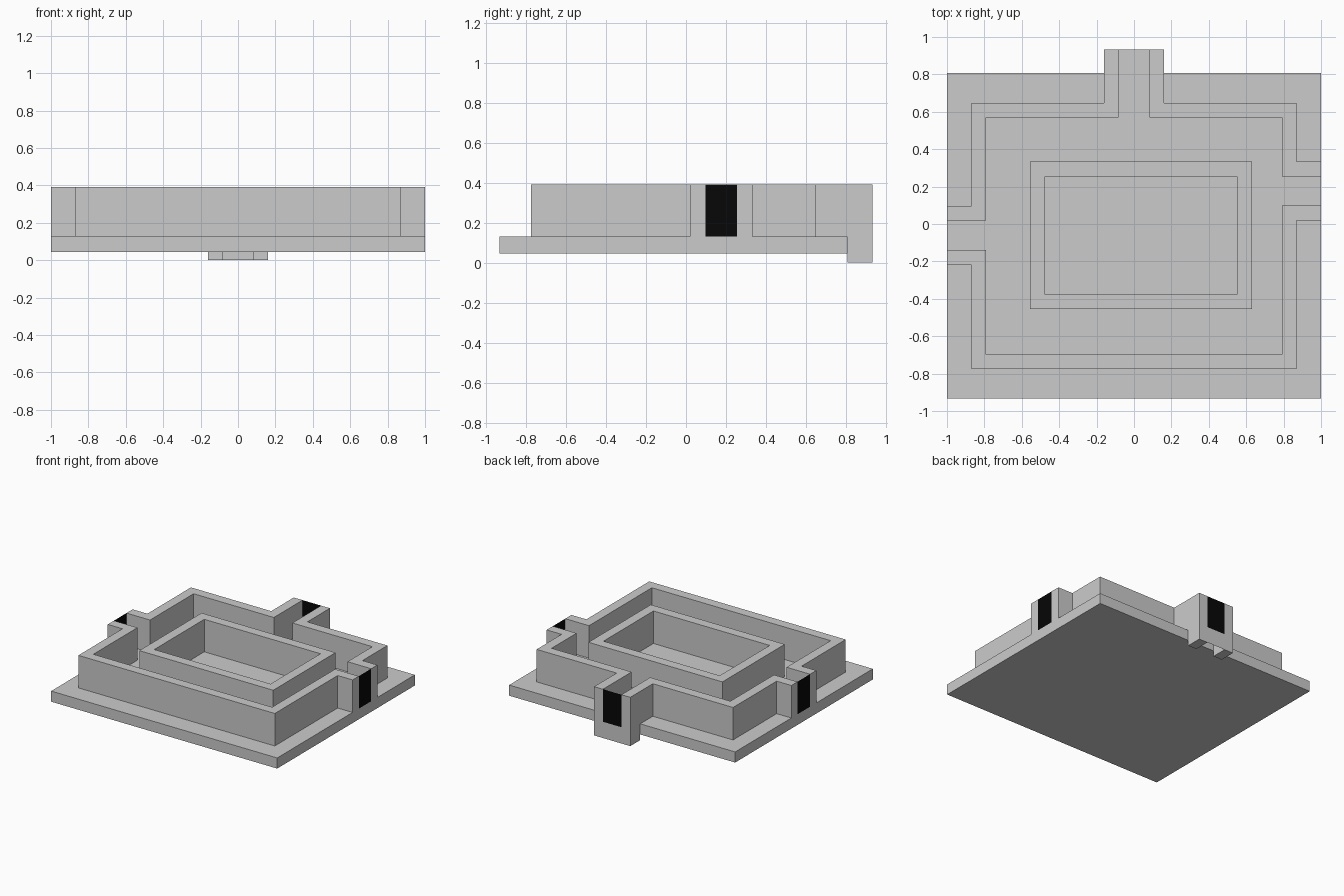
import bpy, bmesh
from mathutils import Vector

if "Cube" in bpy.data.objects:
    bpy.data.objects.remove(bpy.data.objects["Cube"])

T = 0.078                                    # wall thickness
BOTTOM, FLOOR, TOP = 0.045, 0.13, 0.39
BACK = 0.933
IN = BACK - 0.0                              # gate plane at the back

black = bpy.data.materials.new("black")
black.diffuse_color = (0.002, 0.002, 0.002, 1)
black.use_nodes = True
black.node_tree.nodes["Principled BSDF"].inputs["Base Color"].default_value = black.diffuse_color


def finish(name, bm, mat=None, normals=True):
    if normals:
        bmesh.ops.recalc_face_normals(bm, faces=bm.faces)
    me = bpy.data.meshes.new(name)
    bm.to_mesh(me)
    bm.free()
    ob = bpy.data.objects.new(name, me)
    bpy.context.collection.objects.link(ob)
    if mat:
        me.materials.append(mat)
    return ob


def box(name, x0, x1, y0, y1, z0, z1):
    prism(name, [(x0, y0), (x1, y0), (x1, y1), (x0, y1)], z0, z1)


def prism(name, outline, z0, z1):
    bm = bmesh.new()
    face = bm.faces.new([bm.verts.new((x, y, z0)) for x, y in outline])
    ext = bmesh.ops.extrude_face_region(bm, geom=[face], use_keep_orig=True)
    up = [v for v in ext["geom"] if isinstance(v, bmesh.types.BMVert)]
    bmesh.ops.translate(bm, vec=(0, 0, z1 - z0), verts=up)
    finish(name, bm)


def wall(name, path):
    """Wall of thickness T on the right of an outer, axis-aligned path."""
    pts = [Vector(p) for p in path]
    nrm = []
    for a, b in zip(pts, pts[1:]):
        d = (b - a).normalized()
        nrm.append(Vector((d.y, -d.x)))
    inner = []
    for i, p in enumerate(pts):
        off = nrm[max(i - 1, 0)].copy()
        if 0 < i < len(pts) - 1:
            off += nrm[i]
        inner.append(p + off * T)
    prism(name, [tuple(p) for p in pts + inner[::-1]], FLOOR, TOP)


def panel(name, corners, mat=None):
    bm = bmesh.new()
    bm.faces.new([bm.verts.new(c) for c in corners])
    finish(name, bm, mat, normals=False)


# Base slab
box("base_slab", -1, 1, -BACK, 0.807, BOTTOM, FLOOR)

# Outer wall in three runs between the gateways
wall("wall_back_left", [(-1, 0.097), (-0.87, 0.097), (-0.87, 0.648), (-0.16, 0.648), (-0.16, BACK)])
wall("wall_back_right", [(0.16, BACK), (0.16, 0.648), (0.868, 0.648), (0.868, 0.333), (1, 0.333)])
wall("wall_front", [(1, 0.02), (0.868, 0.02), (0.868, -0.775), (-0.87, -0.775),
                    (-0.87, -0.218), (-1, -0.218)])

# Inner courtyard wall, four sides
X0, X1, Y0, Y1 = -0.555, 0.63, -0.455, 0.333
box("court_front", X0, X1, Y0, Y0 + T, FLOOR, TOP)
box("court_back", X0, X1, Y1 - T, Y1, FLOOR, TOP)
box("court_left", X0, X0 + T, Y0 + T, Y1 - T, FLOOR, TOP)
box("court_right", X1 - T, X1, Y0 + T, Y1 - T, FLOOR, TOP)

# Back gateway: two legs below the slab, channel floor and lower face
G = 0.16 - T
for side, a, b in (("left", -0.16, -G), ("right", G, 0.16)):
    box("leg_" + side, a, b, 0.807, BACK, 0, FLOOR)
panel("channel_floor", [(-G, 0.807, FLOOR), (G, 0.807, FLOOR), (G, BACK, FLOOR), (-G, BACK, FLOOR)])
panel("gate_lower_face", [(G, BACK, 0), (-G, BACK, 0), (-G, BACK, FLOOR), (G, BACK, FLOOR)])

# Black gate panels closing each channel
panel("gate_back", [(G, BACK, FLOOR), (-G, BACK, FLOOR), (-G, BACK, TOP), (G, BACK, TOP)], black)
for side, x, y0, y1 in (("right", 1, 0.098, 0.255), ("left", -1, 0.019, -0.14)):
    panel("gate_" + side, [(x, y0, FLOOR), (x, y1, FLOOR), (x, y1, TOP), (x, y0, TOP)], black)
